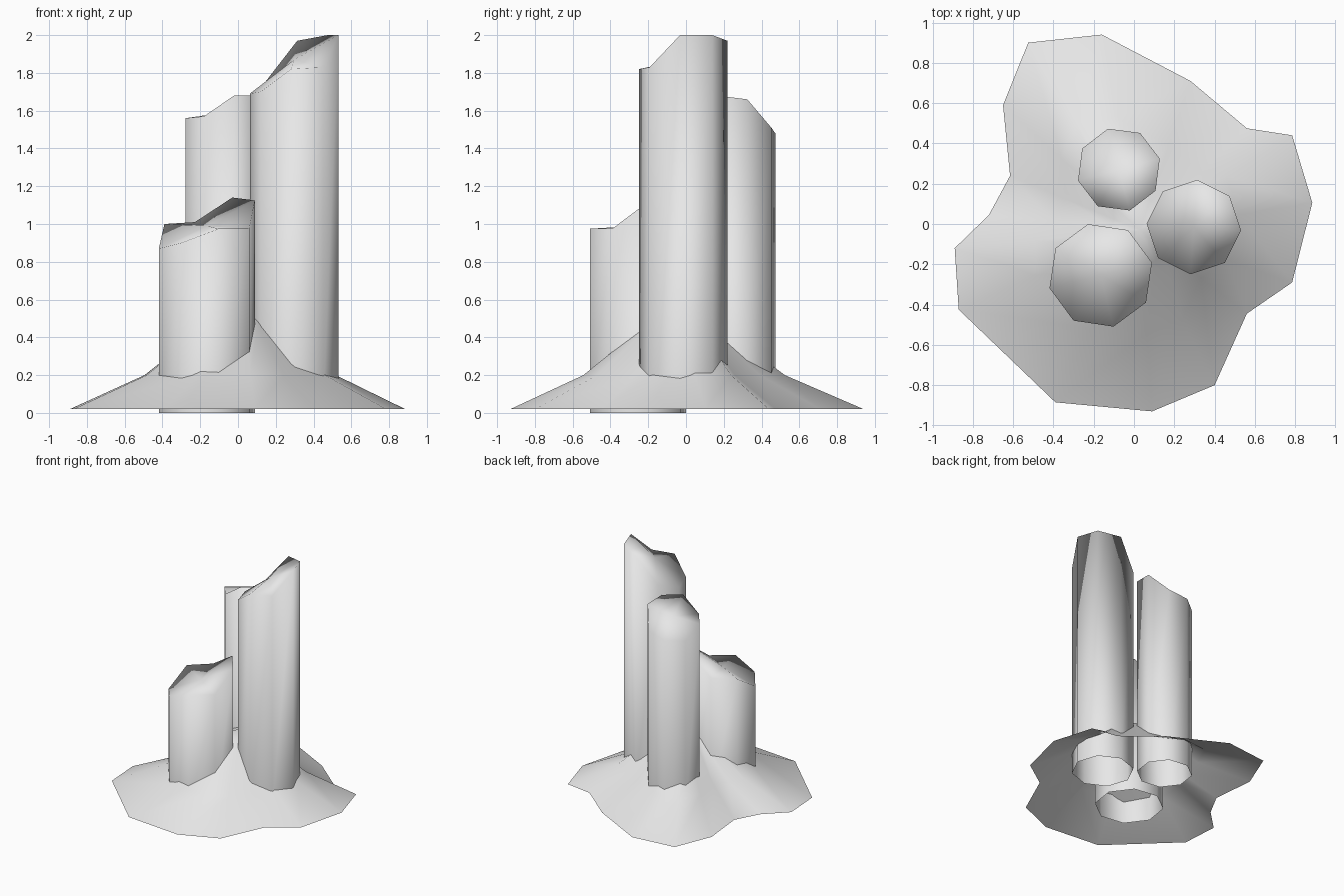
import bpy
import bmesh
import math
from mathutils import Vector

# Remove the default object
default_object = bpy.data.objects.get("Cube")
if default_object:
    bpy.data.objects.remove(default_object, do_unlink=True)

# One plain stone colour for everything
stone = bpy.data.materials.new("stone_grey")
stone.use_nodes = True
colour = (0.8, 0.8, 0.8, 1.0)
stone.diffuse_color = colour
for node in stone.node_tree.nodes:
    if node.type == "BSDF_PRINCIPLED":
        node.inputs["Base Color"].default_value = colour


def build_shell(name, loops, peak):
    """Bridge stacked loops from bottom to top, then close them with a fan to the peak."""
    bm = bmesh.new()
    rings = [[bm.verts.new(point) for point in loop] for loop in loops]
    count = len(rings[0])
    for lower, upper in zip(rings, rings[1:]):
        for i in range(count):
            j = (i + 1) % count
            bm.faces.new((lower[i], lower[j], upper[j], upper[i]))
    tip = bm.verts.new(peak)
    top = rings[-1]
    for i in range(count):
        bm.faces.new((top[i], top[(i + 1) % count], tip))
    for face in bm.faces:
        face.smooth = True
    mesh = bpy.data.meshes.new(name)
    bm.to_mesh(mesh)
    bm.free()
    mesh.materials.append(stone)
    shell = bpy.data.objects.new(name, mesh)
    bpy.context.collection.objects.link(shell)
    return shell


def build_column(name, centre, radius, start_degrees, bottom, rim_heights, cap_height):
    """Eight-sided column, open below, with a broken uneven top."""
    cx, cy = centre
    sides = len(rim_heights)
    angles = [math.radians(start_degrees) + math.tau * i / sides for i in range(sides)]
    plan = [(cx + radius * math.cos(a), cy + radius * math.sin(a)) for a in angles]
    foot = [(x, y, bottom) for x, y in plan]
    rim = [(x, y, z) for (x, y), z in zip(plan, rim_heights)]
    return build_shell(name, [foot, rim], (cx, cy, cap_height))


# Broken columns, rim heights listed counter-clockwise
build_column("tall_column", (0.297, -0.015), 0.235, -4, 0.03,
             (2.0, 2.0, 1.97, 1.75, 1.69, 1.7, 1.82, 1.83), 1.87)
build_column("short_column", (-0.165, -0.255), 0.262, 14, 0.0,
             (1.125, 1.14, 1.01, 1.0, 0.87, 0.9, 0.975, 0.975), 0.99)
build_column("back_column", (-0.075, 0.27), 0.21, -75, 0.02,
             (1.68, 1.68, 1.66, 1.51, 1.48, 1.47, 1.56, 1.57), 1.59)

# Mound: irregular outline shrunk towards its middle as it rises
outline = [Vector(point) for point in (
    (0.885, 0.105), (0.785, 0.44), (0.56, 0.475), (0.28, 0.71),
    (-0.16, 0.94), (-0.525, 0.9), (-0.65, 0.59), (-0.615, 0.24),
    (-0.72, 0.045), (-0.89, -0.12), (-0.87, -0.425), (-0.39, -0.885),
    (0.09, -0.93), (0.4, -0.8), (0.56, -0.445), (0.785, -0.29))]
middle = Vector((0.03, -0.03))
mound_profile = ((1.0, 0.02), (0.57, 0.2), (0.2, 0.47))
mound_loops = []
for spread, height in mound_profile:
    loop = [middle.lerp(point, spread) for point in outline]
    mound_loops.append([(p.x, p.y, height) for p in loop])
build_shell("mound", mound_loops, (middle.x, middle.y, 0.54))
